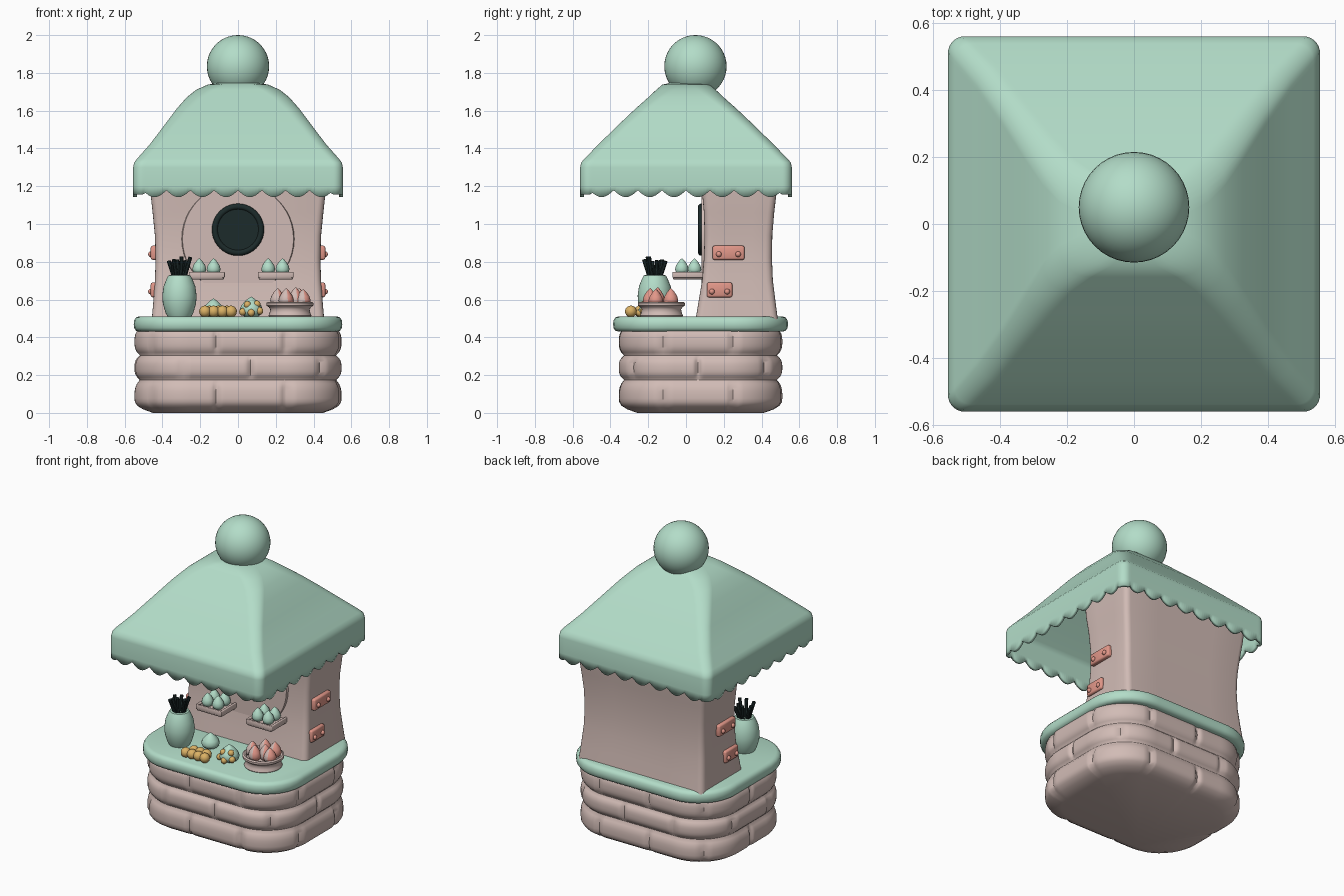
import bpy, bmesh, math, random
from mathutils import Vector

if "Cube" in bpy.data.objects:
    bpy.data.objects.remove(bpy.data.objects["Cube"])

random.seed(4)


def mat(name, rgb):
    m = bpy.data.materials.new(name)
    m.diffuse_color = (*rgb, 1)
    m.use_nodes = True
    m.node_tree.nodes["Principled BSDF"].inputs["Base Color"].default_value = m.diffuse_color
    return m


GREEN = mat("mint_green", (.45, .72, .58))
PINK = mat("pale_pink", (.64, .50, .465))
RED = mat("coral_red", (.76, .31, .25))
YELLOW = mat("honey_yellow", (.71, .44, .13))
DARK = mat("dark_teal", (.012, .024, .024))


def finish(name, bm, *mats, angle=50):
    bmesh.ops.recalc_face_normals(bm, faces=bm.faces)
    me = bpy.data.meshes.new(name)
    bm.to_mesh(me)
    bm.free()
    ob = bpy.data.objects.new(name, me)
    bpy.context.collection.objects.link(ob)
    for m in mats:
        me.materials.append(m)
    bpy.ops.object.select_all(action='DESELECT')
    bpy.context.view_layer.objects.active = ob
    ob.select_set(True)
    bpy.ops.object.shade_smooth_by_angle(angle=math.radians(angle))
    return ob


def rrect(hx, hy, r, cy=0, side=24, corner=8):
    """Rounded rectangle; returns (x, y, outward normal, position along side 0..1)."""
    pts = []
    r = min(r, hx * .98, hy * .98)
    corners = [(1, -1), (1, 1), (-1, 1), (-1, -1)]
    for k in range(4):
        sx, sy = corners[k]
        a0 = -math.pi / 2 + k * math.pi / 2
        for j in range(corner + 1):
            a = a0 + j / corner * math.pi / 2
            n = Vector((math.cos(a), math.sin(a)))
            pts.append((sx * (hx - r) + r * n.x, cy + sy * (hy - r) + r * n.y, n))
        nx, ny = corners[(k + 1) % 4]
        p, n = Vector(pts[-1][:2]), pts[-1][2]
        q = Vector((nx * (hx - r) + r * n.x, cy + ny * (hy - r) + r * n.y))
        for j in range(1, side):
            v = p.lerp(q, j / side)
            pts.append((v.x, v.y, n))
    return pts


def loft(rings, bottom=True, top=True):
    bm = bmesh.new()
    vs = [[bm.verts.new(p) for p in ring] for ring in rings]
    n = len(vs[0])
    for a, b in zip(vs, vs[1:]):
        for i in range(n):
            bm.faces.new((a[i], a[(i + 1) % n], b[(i + 1) % n], b[i]))
    if bottom:
        bm.faces.new(vs[0][::-1])
    if top:
        bm.faces.new(vs[-1])
    return bm


def lathe(name, prof, loc, m, seg=24):
    return finish(name, loft([[(loc[0] + r * math.cos(i * math.tau / seg),
                                loc[1] + r * math.sin(i * math.tau / seg), loc[2] + z)
                               for i in range(seg)] for r, z in prof]), m)


def ball(name, loc, r, m, sz=1, seg=16):
    bm = bmesh.new()
    bmesh.ops.create_uvsphere(bm, u_segments=seg, v_segments=seg // 2 + 2, radius=r)
    for v in bm.verts:
        v.co = Vector((v.co.x, v.co.y, v.co.z * sz)) + Vector(loc)
    return finish(name, bm, m)


def egg(name, loc, r, h, m):
    """Pointed egg standing on loc."""
    return lathe(name, [(.45 * r, 0), (.85 * r, .15 * h), (r, .35 * h), (.85 * r, .58 * h),
                        (.5 * r, .8 * h), (.2 * r, .94 * h), (.02 * r, h)], loc, m, 14)


def box(name, lo, hi, m, bevel=.01):
    bm = bmesh.new()
    bmesh.ops.create_cube(bm, size=1)
    for v in bm.verts:
        v.co = [(a + b) / 2 + c * (b - a) for a, b, c in zip(lo, hi, v.co)]
    bmesh.ops.bevel(bm, geom=bm.edges[:], offset=bevel, segments=2, affect='EDGES', profile=.5)
    return finish(name, bm, m)


# Stone counter: three bulging rows with staggered vertical joints
rows = [(.0, .175), (.175, .305), (.305, .45)]
base_outline = rrect(.52, .405, .26, .077, 40, 16)
lengths = [0]
for a, b in zip(base_outline, base_outline[1:]):
    lengths.append(lengths[-1] + math.hypot(b[0] - a[0], b[1] - a[1]))
rings = []
for k, (z0, z1) in enumerate(rows):
    for j in range(10):
        t = j / 9
        bulge = .028 * (1 - abs(2 * t - 1) ** 3)
        if k == 0 and t < .4:
            bulge -= .07 * (1 - t / .4) ** 2.5
        ring = []
        for (x, y, n), s in zip(base_outline, lengths):
            u = (s / lengths[-1] * 9 + .5 * k) % 1
            joint = .018 * math.exp(-((min(u, 1 - u)) / .04) ** 2) * min(1, 4 * t, 4 - 4 * t)
            o = bulge - joint
            ring.append((x + n.x * o, y + n.y * o, z0 + t * (z1 - z0) * .995))
        rings.append(ring)
finish("stone_counter", loft(rings), PINK)

# Counter slab with rounded rim
rings = []
for z, d in [(.43, .03), (.435, .012), (.45, .002), (.47, 0), (.49, .002), (.505, .012), (.511, .03)]:
    rings.append([(x, y, z) for x, y, n in rrect(.552 - d, .463 - d, .27 - d, .077)])
finish("counter_slab", loft(rings), GREEN)

# Waisted back wall
rings = []
for z, hx, y0, y1 in [(.49, .457, .05, .487), (.58, .449, .065, .475), (.7, .44, .085, .46), (.82, .436, .095, .455),
                      (.94, .44, .098, .457), (1.06, .452, .095, .467), (1.17, .464, .085, .48), (1.31, .47, .08, .49)]:
    rings.append([(x, y, z) for x, y, n in rrect(hx, (y1 - y0) / 2, .035, (y0 + y1) / 2, 4, 4)])
finish("back_wall", loft(rings), PINK)


def wall_disc(name, z, r, y, depth, m, bevel):
    bm = bmesh.new()
    bmesh.ops.create_cone(bm, cap_ends=True, segments=48, radius1=r, radius2=r - bevel, depth=depth)
    for v in bm.verts:
        v.co = (v.co.x, y + depth / 2 - v.co.z - depth / 2, z + v.co.y)
    return finish(name, bm, m, angle=30)


# Round wall panel and the dark porthole
wall_disc("round_panel", .97 - .05, .3, .093, .02, PINK, .006)
wall_disc("porthole", .97, .14, .088, .03, DARK, .012)
bpy.ops.mesh.primitive_torus_add(major_radius=.122, minor_radius=.016, major_segments=40, minor_segments=10,
                                 location=(0, .08, .97), rotation=(math.pi / 2, 0, 0))
rim = bpy.context.object
rim.name = "porthole_rim"
rim.data.materials.append(DARK)
bpy.ops.object.shade_smooth()

# Roof shell: scalloped skirt, then a tapering hipped top
SIDE, CORNER = 64, 8
rings = []
skirt = rrect(.555, .56, .05, 0, SIDE, CORNER)
low = []
for i, (x, y, n) in enumerate(skirt):
    j = i % (SIDE + CORNER) - CORNER
    wave = abs(math.sin(8 * math.pi * j / SIDE)) if j > 0 else .6
    low.append((x, y, 1.178 - .036 * wave))
rings.append(low)
for z, hx, hy, r in [(1.2, .555, .56, .05), (1.3, .555, .56, .05), (1.325, .55, .555, .05), (1.345, .535, .538, .05),
                     (1.42, .468, .465, .055), (1.52, .392, .363, .06), (1.61, .325, .268, .07),
                     (1.67, .272, .2, .08), (1.71, .222, .158, .09), (1.738, .16, .125, .09), (1.75, .08, .07, .06)]:
    rings.append([(x, y, z) for x, y, n in rrect(hx, hy, r, 0, SIDE, CORNER)])
roof = finish("roof", loft(rings, bottom=False), GREEN, angle=60)
shell = roof.modifiers.new("thickness", 'SOLIDIFY')
shell.thickness = .02
shell.offset = -1
ball("roof_ball", (0, .05, 1.835), .165, GREEN, 1, 40)

# Coral bricks with studs on both side walls
for s, side in ((-1, "left"), (1, "right")):
    for k, (y0, y1, z0, z1) in enumerate([(.14, .31, .81, .885), (.11, .245, .612, .69)]):
        xs = sorted((s * .40, s * .462))
        box(f"{side}_wall_brick_{k}", (xs[0], y0, z0), (xs[1], y1, z1), RED)
        for f in (.2, .8):
            ball(f"{side}_brick_stud", (s * .462, y0 + f * (y1 - y0), z0 + .03), .015, RED, 1, 10)

# Two small shelves, each with four pointed eggs
for s, cx in (("left", -.165), ("right", .2)):
    box(f"{s}_shelf", (cx - .092, -.07, .705), (cx + .092, .12, .735), PINK)
    for dx in (-1, 1):
        box(f"{s}_shelf_lip", (cx + dx * .088 - .007, -.07, .715), (cx + dx * .088 + .007, .1, .747), PINK, .004)
    box(f"{s}_shelf_front_lip", (cx - .09, -.072, .715), (cx + .09, -.058, .747), PINK, .004)
    for dx in (-.04, .036):
        for y in (-.022, .045):
            egg(f"{s}_shelf_egg", (cx + dx, y, .73), .037, .088, GREEN)

# Vase with dark stalks
VX, VY = -.31, -.165
lathe("vase", [(.06, .505), (.074, .53), (.088, .58), (.091, .62), (.084, .67), (.068, .71), (.058, .728),
               (.045, .73), (.04, .715)], (VX, VY, 0), GREEN, 32)
for k in range(8):
    a = k * math.tau / 8 + .3
    lean = .065 if k % 2 else .04
    p = Vector((VX + .025 * math.cos(a), VY + .025 * math.sin(a), .70))
    q = Vector((VX + lean * math.cos(a), VY + lean * math.sin(a), .80 + .03 * random.random()))
    bpy.ops.mesh.primitive_cylinder_add(vertices=8, radius=.011, depth=(q - p).length, location=(p + q) / 2)
    st = bpy.context.object
    st.name = f"stalk_{k}"
    st.rotation_euler = (q - p).to_track_quat('Z', 'Y').to_euler()
    st.data.materials.append(DARK)

# Bowl of coral eggs with pale fronts
BX, BY = .275, -.13
lathe("bowl", [(.108, .505), (.114, .515), (.108, .53), (.104, .548), (.112, .56), (.124, .568), (.125, .582),
               (.116, .588), (.104, .584), (.098, .565)], (BX, BY, 0), PINK, 36)
for dx, dy, h in [(-.065, -.02, .1), (-.02, -.06, .1), (.03, -.02, .105), (.07, -.03, .095), (-.02, .05, .1), (.05, .05, .1)]:
    ob = egg("bowl_egg", (BX + dx, BY + dy, .56), .04, h, RED)
    ob.data.materials.append(PINK)
    for f in ob.data.polygons:
        f.material_index = 1 if f.normal.y < -.2 and f.normal.x < .3 else 0

# Yellow fruit, green eggs and a speckled egg on the counter
for k in range(4):
    ball("yellow_fruit", (-.175 + .046 * k, -.292, .537), .031, YELLOW)
for k in range(3):
    ball("yellow_fruit_back", (-.15 + .046 * k, -.243, .537), .031, YELLOW)
egg("green_egg", (-.13, -.10, .505), .056, .1, GREEN)
egg("green_egg_right", (.07, -.19, .505), .062, .11, GREEN)
for dx, dy, z in [(-.045, -.035, .535), (.0, -.055, .53), (.045, -.035, .54), (-.02, -.035, .572), (.03, -.025, .575)]:
    ball("yellow_spot", (.07 + dx, -.19 + dy, z), .02, YELLOW, 1, 10)
